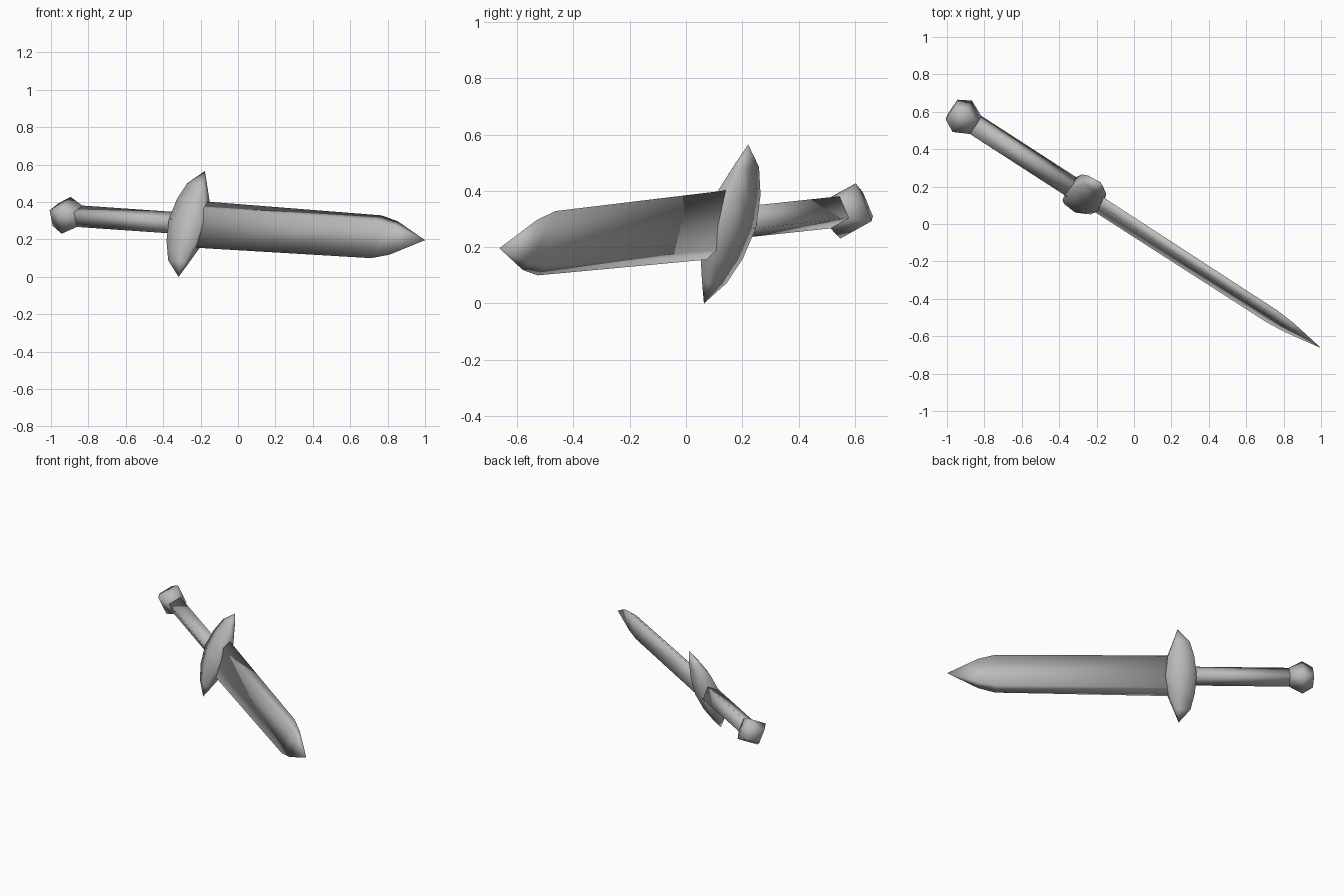
import bpy, bmesh
from mathutils import Vector, Matrix

cube = bpy.data.objects.get("Cube")
if cube:
    bpy.data.objects.remove(cube, do_unlink=True)

# Plain metal used on the whole sword
steel = bpy.data.materials.new("grey_steel")
steel.use_nodes = True
steel.diffuse_color = (0.5, 0.5, 0.5, 1)
steel.node_tree.nodes["Principled BSDF"].inputs["Base Color"].default_value = (0.5, 0.5, 0.5, 1)

# Sword frame: local x runs to the blade tip, z along the guard, y through the thickness
along = Vector((0.8386, -0.5417, -0.058)).normalized()
across = Vector((0.24, 0.257, 0.937))
across = (across - along * across.dot(along)).normalized()
thick = across.cross(along)
frame = Matrix((along, thick, across)).transposed().to_4x4()
frame.translation = (-0.2475, 0.1425, 0.2825)


def loft(name, rings):
    """Skin rings of points; a ring of one point closes to a tip."""
    bm = bmesh.new()
    loops = [[bm.verts.new(p) for p in ring] for ring in rings]
    for a, b in zip(loops, loops[1:]):
        n = max(len(a), len(b))
        for i in range(n):
            j = (i + 1) % n
            if len(a) == 1:
                bm.faces.new((a[0], b[j], b[i]))
            elif len(b) == 1:
                bm.faces.new((a[i], a[j], b[0]))
            else:
                bm.faces.new((a[i], a[j], b[j], b[i]))
    for end in (loops[0], loops[-1]):
        if len(end) > 2:
            bm.faces.new(end)
    bmesh.ops.recalc_face_normals(bm, faces=bm.faces)
    mesh = bpy.data.meshes.new(name)
    bm.to_mesh(mesh)
    bm.free()
    mesh.materials.append(steel)
    for face in mesh.polygons:
        face.use_smooth = True
    obj = bpy.data.objects.new(name, mesh)
    bpy.context.collection.objects.link(obj)
    obj.matrix_world = frame
    return obj


def diamond(x, r):
    return [(x, 0, r), (x, r, 0), (x, 0, -r), (x, -r, 0)]


def blade_ring(x, h):
    # Slanted four-sided section with sharp edges
    return [(x, 0, h), (x, 0.25 * h, -0.62 * h), (x, 0, -h), (x, -0.25 * h, 0.62 * h)]


def guard_ring(z, back, front, t):
    return [(back, -0.8 * t, z), (0, -t, z), (front, -0.5 * t, z),
            (front, 0.5 * t, z), (0, t, z), (back, 0.8 * t, z)]


# Blade
loft("blade", [blade_ring(0, 0.132), blade_ring(1.178, 0.122),
               blade_ring(1.288, 0.095), [(1.488, 0, 0)]])

# Guard, mirrored about its middle
half = [(0.22, -0.075, 0.03, 0.03), (0.12, -0.1, 0.068, 0.058)]
upper = [guard_ring(*s) for s in half]
lower = [guard_ring(-s[0], *s[1:]) for s in reversed(half)]
loft("guard", [[(0, 0, 0.302)]] + upper + [guard_ring(0, -0.112, 0.085, 0.072)]
     + lower + [[(0, 0, -0.302)]])

# Handle and pommel
loft("handle", [diamond(-0.73, 0.061), diamond(-0.05, 0.061)])
loft("pommel", [diamond(-0.868, 0.065), diamond(-0.8, 0.105), diamond(-0.715, 0.061)])
